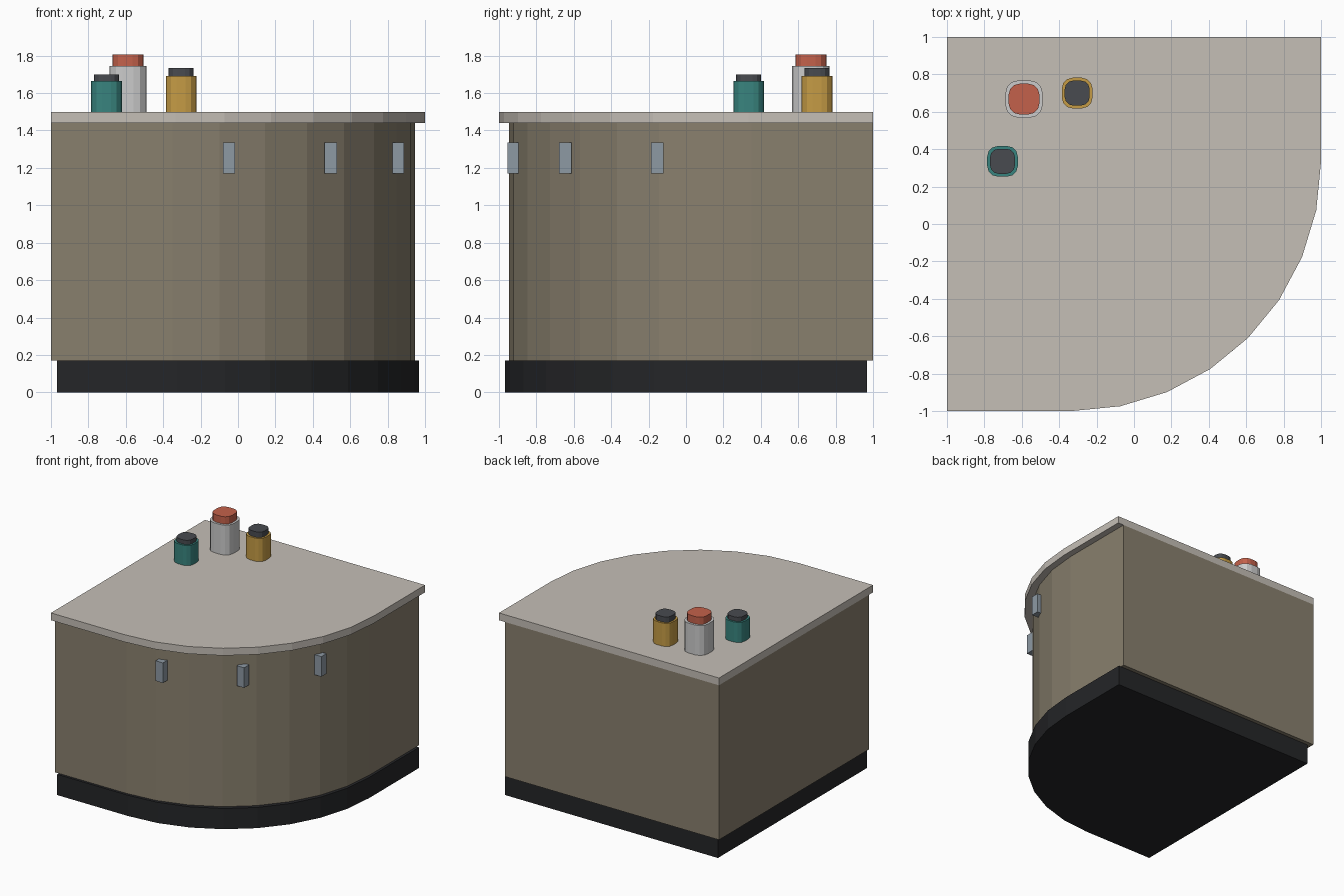
import bpy, bmesh
from math import sin, cos, pi

if "Cube" in bpy.data.objects:
    bpy.data.objects.remove(bpy.data.objects["Cube"])


def paint(name, rgb):
    m = bpy.data.materials.new(name)
    m.diffuse_color = (*rgb, 1)
    m.use_nodes = True
    m.node_tree.nodes["Principled BSDF"].inputs["Base Color"].default_value = m.diffuse_color
    return m


STONE = paint("stone", (0.56, 0.52, 0.47))
WOOD = paint("wood", (0.25, 0.215, 0.155))
BLACK = paint("black", (0.018, 0.019, 0.021))
STEEL = paint("steel", (0.27, 0.32, 0.37))
WHITE = paint("white", (0.6, 0.6, 0.6))
RED = paint("red", (0.55, 0.12, 0.07))
TEAL = paint("teal", (0.04, 0.23, 0.21))
AMBER = paint("amber", (0.56, 0.33, 0.06))
CHARCOAL = paint("charcoal", (0.065, 0.07, 0.08))


def prism(name, pts, z0, z1, mat):
    bm = bmesh.new()
    face = bm.faces.new([bm.verts.new((x, y, z0)) for x, y in pts])
    ext = bmesh.ops.extrude_face_region(bm, geom=[face])
    for v in ext["geom"]:
        if isinstance(v, bmesh.types.BMVert):
            v.co.z = z1
    bmesh.ops.recalc_face_normals(bm, faces=bm.faces)
    me = bpy.data.meshes.new(name)
    bm.to_mesh(me)
    bm.free()
    me.materials.append(mat)
    ob = bpy.data.objects.new(name, me)
    bpy.context.collection.objects.link(ob)
    return ob


def quarter_plan(x0, y1, size, segs=8):
    """Square with its front right corner swept by a big arc."""
    r = size * 2 / 3
    cx, cy = x0 + size - r, y1 - size + r
    arc = [(cx + r * sin(i * pi / 2 / segs), cy - r * cos(i * pi / 2 / segs))
           for i in range(segs + 1)]
    return [(x0, y1 - size)] + arc + [(x0 + size, y1), (x0, y1)]


def rounded_square(cx, cy, h, k=0.7, segs=3):
    r = h * k
    pts = []
    for q, (sx, sy) in enumerate([(1, 1), (-1, 1), (-1, -1), (1, -1)]):
        for i in range(segs + 1):
            a = (q + i / segs) * pi / 2
            pts.append((cx + sx * (h - r) + r * cos(a), cy + sy * (h - r) + r * sin(a)))
    return pts


# Counter: plinth, cabinet, worktop
prism("plinth", quarter_plan(-0.967, 0.967, 1.934), 0, 0.17, BLACK)
prism("cabinet", quarter_plan(-1, 1, 1.946), 0.17, 1.44, WOOD)
prism("worktop", quarter_plan(-1, 1, 2), 1.44, 1.5, STONE)

# Handles spaced around the curved front
for i, deg in enumerate((-76.6, -49.6, -22.7)):
    a = deg * pi / 180
    x, y, h = -0.351 + 1.308 * cos(a), 0.351 + 1.308 * sin(a), 0.033
    prism(f"handle_{i + 1}", [(x - h, y - h), (x + h, y - h), (x + h, y + h), (x - h, y + h)],
          1.17, 1.335, STEEL)

# Canisters with lids
for name, x, y, h, lid_h, z, top, mat, lid in (
        ("white_canister", -0.588, 0.668, 0.1, 0.082, 1.745, 1.805, WHITE, RED),
        ("teal_canister", -0.703, 0.335, 0.082, 0.067, 1.665, 1.70, TEAL, CHARCOAL),
        ("amber_canister", -0.304, 0.70, 0.082, 0.067, 1.69, 1.735, AMBER, CHARCOAL)):
    prism(name, rounded_square(x, y, h), 1.5, z, mat)
    prism(name + "_lid", rounded_square(x, y, lid_h), z, top, lid)
